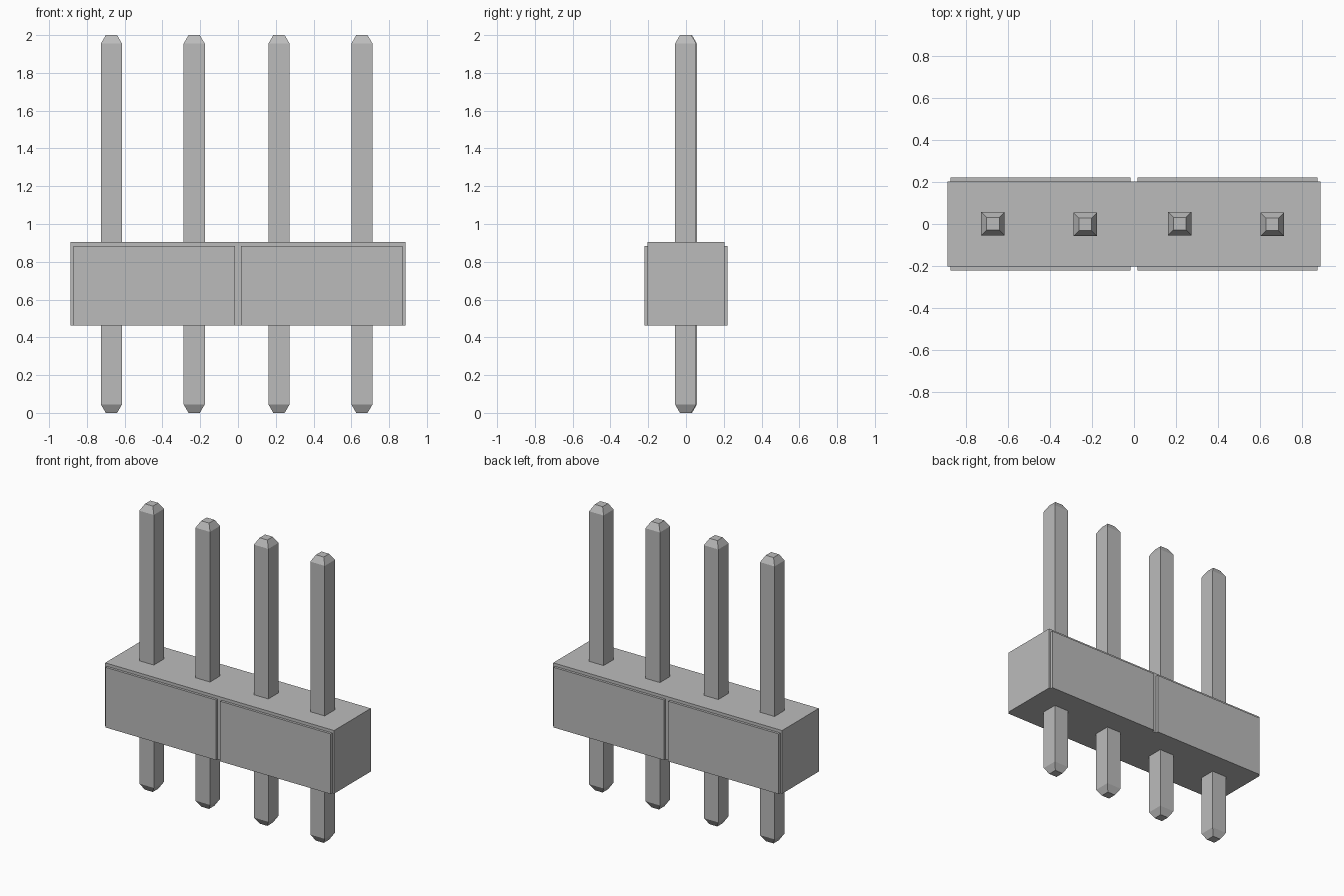
import bpy
import bmesh

if "Cube" in bpy.data.objects:
    bpy.data.objects.remove(bpy.data.objects["Cube"], do_unlink=True)

grey = bpy.data.materials.new("neutral_grey")
grey.use_nodes = True
COLOUR = (0.5, 0.5, 0.5, 1)
grey.diffuse_color = COLOUR
grey.node_tree.nodes["Principled BSDF"].inputs["Base Color"].default_value = COLOUR


def add_object(name, bm):
    bmesh.ops.recalc_face_normals(bm, faces=bm.faces)
    mesh = bpy.data.meshes.new(name)
    bm.to_mesh(mesh)
    bm.free()
    mesh.materials.append(grey)
    obj = bpy.data.objects.new(name, mesh)
    bpy.context.collection.objects.link(obj)
    return obj


def box(name, x0, x1, y0, y1, z0, z1):
    bm = bmesh.new()
    bmesh.ops.create_cube(bm, size=1)
    for v in bm.verts:
        v.co.x = x1 if v.co.x > 0 else x0
        v.co.y = y1 if v.co.y > 0 else y0
        v.co.z = z1 if v.co.z > 0 else z0
    return add_object(name, bm)


def pin(name, x, y):
    """Square pin with a tapered tip at each end."""
    bm = bmesh.new()
    rings = []
    for z, r in ((0, 0.03), (0.045, 0.056), (1.955, 0.056), (2, 0.03)):
        rings.append([bm.verts.new((x + r * sx, y + r * sy, z))
                      for sx, sy in ((-1, -1), (1, -1), (1, 1), (-1, 1))])
    for low, high in zip(rings, rings[1:]):
        for i in range(4):
            j = (i + 1) % 4
            bm.faces.new((low[i], low[j], high[j], high[i]))
    bm.faces.new(rings[0])
    bm.faces.new(rings[-1])
    return add_object(name, bm)


# Housing block
BOTTOM, TOP = 0.463, 0.905
box("housing", -0.886, 0.886, -0.203, 0.203, BOTTOM, TOP)

# Raised panels, two on the front and two on the back
for side, y0, y1 in (("front", -0.22, -0.203), ("back", 0.203, 0.22)):
    box(side + "_panel_right", -0.872, -0.016, y0, y1, BOTTOM, 0.884)
    box(side + "_panel_left", 0.016, 0.872, y0, y1, BOTTOM, 0.884)

# Row of pins through the housing
for n, x in enumerate((-0.67, -0.232, 0.217, 0.656)):
    pin(f"pin_{n + 1}", x, 0.002 if n % 2 == 0 else -0.002)
